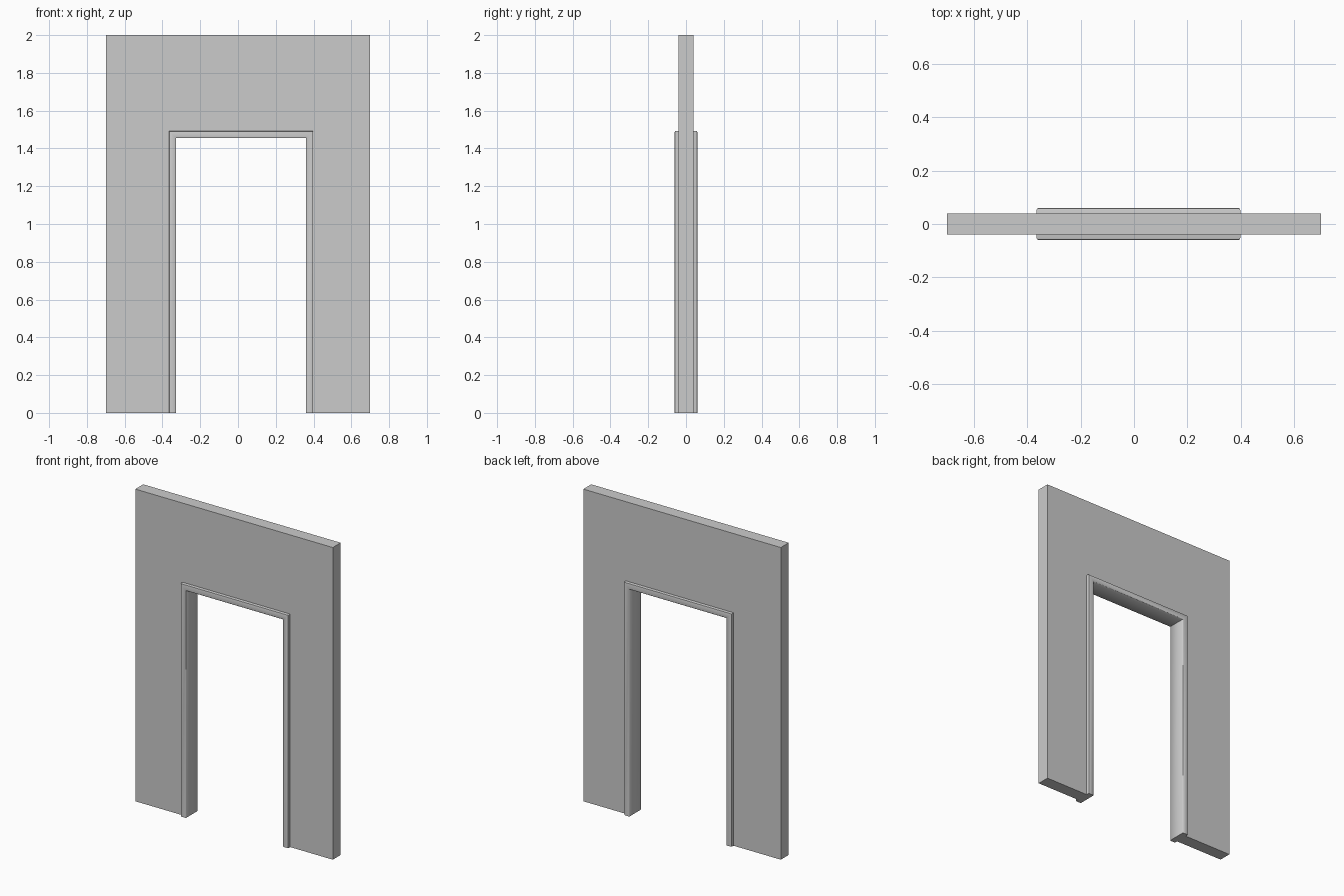
import bpy
import bmesh

cube = bpy.data.objects.get("Cube")
if cube:
    bpy.data.objects.remove(cube, do_unlink=True)

# Plaster colour
grey = bpy.data.materials.new("light grey")
grey.use_nodes = True
grey.diffuse_color = (0.6, 0.6, 0.6, 1)
grey.node_tree.nodes["Principled BSDF"].inputs["Base Color"].default_value = (0.6, 0.6, 0.6, 1)

LEFT, RIGHT, HEAD = -0.327, 0.36, 1.455   # clear doorway opening
WIDTH = 0.038                             # face width of the trim
WALL_X, WALL_Y, TRIM_Y = 0.7, 0.04, 0.06


def doorway(d):
    """Path round the opening, moved outwards by d, from floor to floor."""
    return [(LEFT - d, 0), (LEFT - d, HEAD + d), (RIGHT + d, HEAD + d), (RIGHT + d, 0)]


def finish(name, bm):
    bmesh.ops.recalc_face_normals(bm, faces=bm.faces)
    mesh = bpy.data.meshes.new(name)
    bm.to_mesh(mesh)
    bm.free()
    mesh.materials.append(grey)
    obj = bpy.data.objects.new(name, mesh)
    bpy.context.collection.objects.link(obj)
    return obj


# Wall: an outline with the doorway notched out, extruded through its thickness
bm = bmesh.new()
outline = [(-WALL_X, 0), (-WALL_X, 2), (WALL_X, 2), (WALL_X, 0)]
outline += reversed(doorway(WIDTH / 2))
face = bm.faces.new([bm.verts.new((x, -WALL_Y, z)) for x, z in outline])
extruded = bmesh.ops.extrude_face_region(bm, geom=[face])
moved = [v for v in extruded["geom"] if isinstance(v, bmesh.types.BMVert)]
bmesh.ops.translate(bm, verts=moved, vec=(0, 2 * WALL_Y, 0))
finish("wall", bm)

# Door trim: a rounded section swept round the doorway with mitred corners
half = [(0, TRIM_Y - 0.003), (0.003, TRIM_Y), (WIDTH - 0.008, TRIM_Y),
        (WIDTH - 0.002, TRIM_Y - 0.002), (WIDTH, TRIM_Y - 0.008)]
section = half + [(d, -y) for d, y in reversed(half)]
bm = bmesh.new()
strands = [[bm.verts.new((x, y, z)) for x, z in doorway(d)] for d, y in section]
for a, b in zip(strands, strands[1:] + strands[:1]):
    for i in range(3):
        bm.faces.new((a[i], a[i + 1], b[i + 1], b[i]))
for end in (0, -1):
    bm.faces.new([s[end] for s in strands])
trim = finish("door_trim", bm)

bpy.ops.object.select_all(action="DESELECT")
trim.select_set(True)
bpy.context.view_layer.objects.active = trim
bpy.ops.object.shade_smooth_by_angle(angle=0.9)
